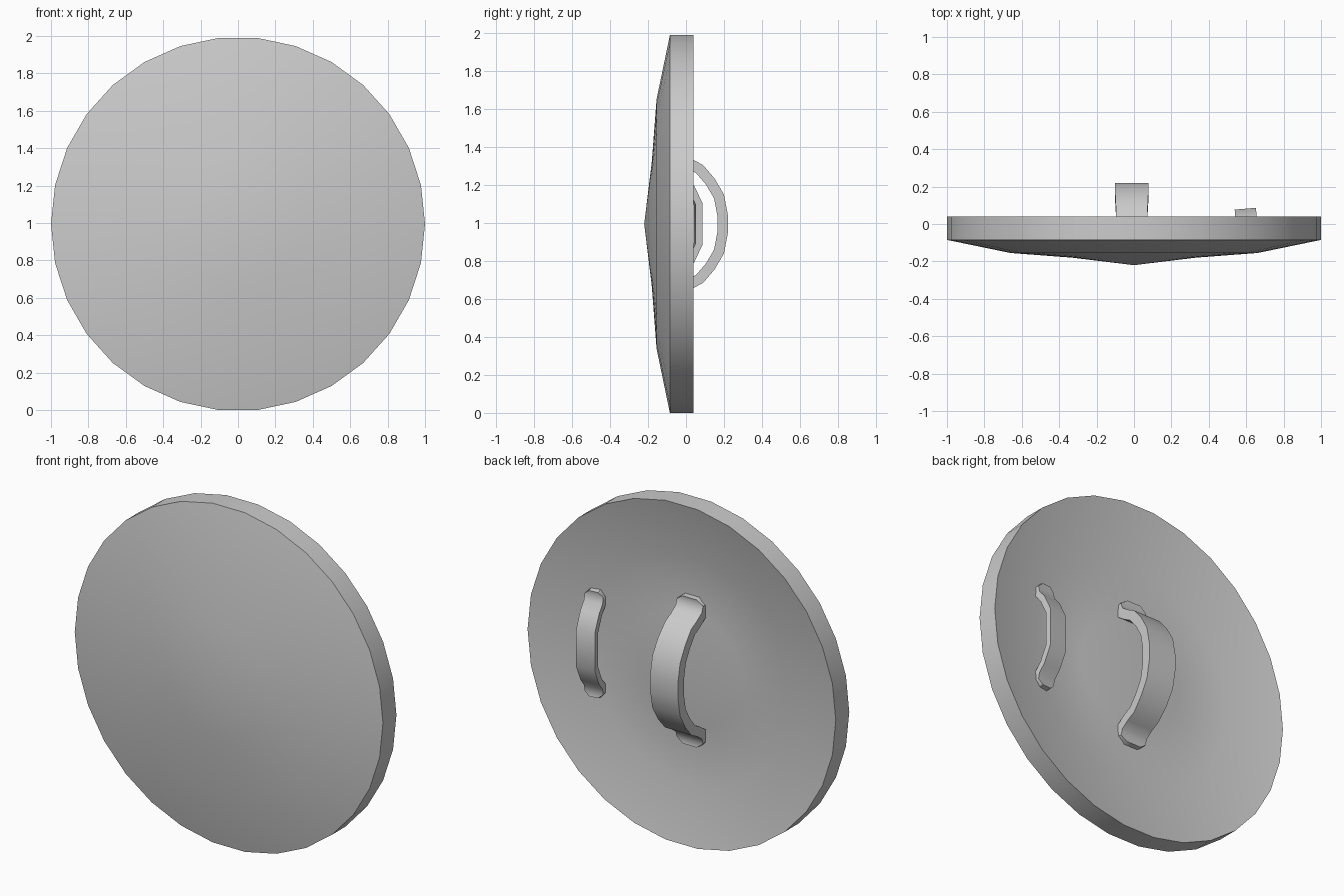
import bpy
from math import cos, sin, pi, radians

if "Cube" in bpy.data.objects:
    bpy.data.objects.remove(bpy.data.objects["Cube"])

SIDES = 30
CZ = cos(radians(6))  # centre height so the lowest flat edge rests on z = 0


def make_object(name, verts, faces):
    mesh = bpy.data.meshes.new(name)
    mesh.from_pydata(verts, [], faces)
    obj = bpy.data.objects.new(name, mesh)
    bpy.context.collection.objects.link(obj)
    return obj


def select(obj):
    bpy.ops.object.select_all(action='DESELECT')
    obj.select_set(True)
    bpy.context.view_layer.objects.active = obj


def lathe(name, start_y, rings, end_y):
    """Revolve (radius, y) rings around the y axis, closed by a point at each end."""
    verts = [(0, start_y, CZ)]
    for r, y in rings:
        verts += [(r * cos(2 * pi * i / SIDES), y, CZ + r * sin(2 * pi * i / SIDES))
                  for i in range(SIDES)]
    verts.append((0, end_y, CZ))
    last = len(verts) - 1
    faces = []
    for i in range(SIDES):
        j = (i + 1) % SIDES
        faces.append((0, 1 + i, 1 + j))
        for k in range(len(rings) - 1):
            a, b = 1 + k * SIDES, 1 + (k + 1) * SIDES
            faces.append((a + i, b + i, b + j, a + j))
        c = 1 + (len(rings) - 1) * SIDES
        faces.append((c + j, c + i, last))
    obj = make_object(name, verts, faces)
    if obj.data.polygons[0].normal.y > 0:
        obj.data.flip_normals()
    return obj


def strap(name, half_path, x, y, tilt, thickness):
    """Bent strip from (height, y, half width) points, mirrored top to bottom."""
    path = half_path + [(-z, d, w) for z, d, w in reversed(half_path)]
    verts = []
    for z, d, w in path:
        verts += [(-w, d, z), (w, d, z)]
    faces = [(2 * i, 2 * i + 1, 2 * i + 3, 2 * i + 2) for i in range(len(path) - 1)]
    obj = make_object(name, verts, faces)
    obj.location = (x, y, CZ)
    obj.rotation_euler.z = radians(tilt)
    mod = obj.modifiers.new("thickness", 'SOLIDIFY')
    mod.thickness = thickness
    mod.offset = -1
    mod.use_even_offset = True
    select(obj)
    bpy.ops.object.modifier_apply(modifier=mod.name)
    bpy.ops.object.shade_smooth_by_angle(angle=radians(45))


# Domed disc; the back is a shallow ring-shaped hollow with a low central rise
disc = lathe("shield_disc", -0.22,
             [(0.33, -0.18), (0.66, -0.155), (1.0, -0.085),
              (1.0, 0.04), (0.66, -0.035), (0.33, -0.045)], 0.0)
select(disc)
bpy.ops.object.shade_smooth_by_angle(angle=radians(35))

# Large centre arm strap with flat chamfered ends
strap("arm_strap",
      [(0.433, -0.015, 0.045), (0.405, -0.02, 0.085), (0.37, -0.008, 0.085),
       (0.34, 0.035, 0.085), (0.31, 0.09, 0.085), (0.24, 0.15, 0.088),
       (0.155, 0.20, 0.09), (0.05, 0.22, 0.09)],
      -0.012, 0, 0, 0.055)

# Small side hand grip, tilted to follow the dish
strap("hand_grip",
      [(0.31, -0.005, 0.028), (0.285, -0.01, 0.057), (0.25, -0.003, 0.057),
       (0.205, 0.035, 0.057), (0.11, 0.08, 0.057)],
      0.602, 0.002, 5, 0.036)
